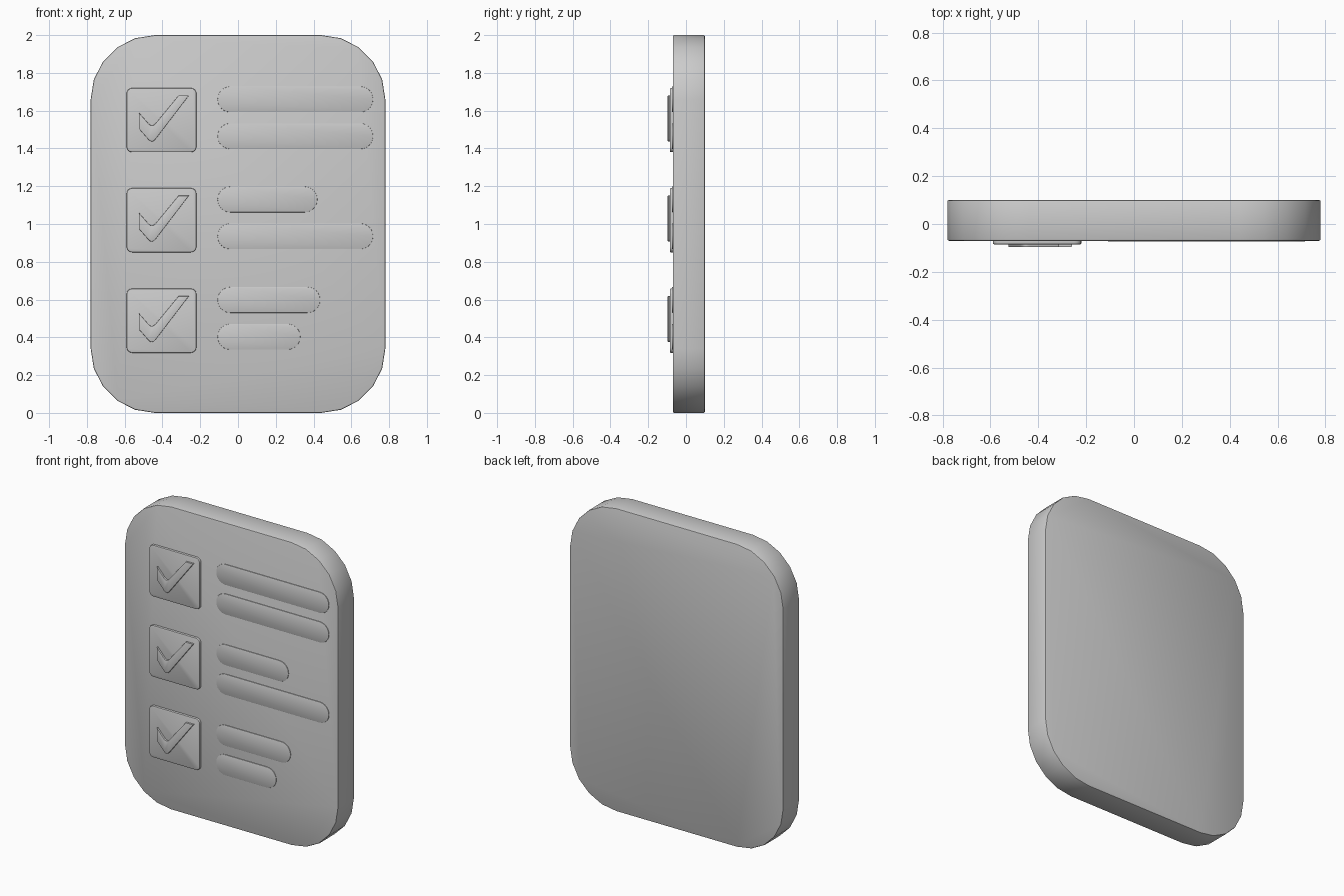
import bpy, bmesh
from math import sin, cos, pi, radians
from mathutils import Vector

cube = bpy.data.objects.get("Cube")
if cube:
    bpy.data.objects.remove(cube, do_unlink=True)

grey = bpy.data.materials.new("light grey")
grey.use_nodes = True
colour = (0.6, 0.6, 0.6, 1)
grey.diffuse_color = colour
grey.node_tree.nodes["Principled BSDF"].inputs["Base Color"].default_value = colour


def rounded(x0, x1, z0, z1, r, steps):
    """Outline of a rounded rectangle in the xz plane."""
    points = []
    corners = [(x1 - r, z1 - r), (x0 + r, z1 - r), (x0 + r, z0 + r), (x1 - r, z0 + r)]
    for quarter, (cx, cz) in enumerate(corners):
        for i in range(steps + 1):
            a = (quarter + i / steps) * pi / 2
            points.append((cx + r * cos(a), cz + r * sin(a)))
    return points


def fillet(points, radii, steps=4):
    """Soften the corners of an outline with short curves."""
    out = []
    for i, (p, r) in enumerate(zip(points, radii)):
        p = Vector(p)
        if not r:
            out.append(p)
            continue
        a = p + (Vector(points[i - 1]) - p).normalized() * r
        b = p + (Vector(points[(i + 1) % len(points)]) - p).normalized() * r
        for k in range(steps + 1):
            t = k / steps
            out.append(a * (1 - t) ** 2 + p * 2 * t * (1 - t) + b * t * t)
    return out


def slab(name, outline, front, back, bevel):
    """Extrude an outline from its front to its back and soften the rims."""
    bm = bmesh.new()
    face = bm.faces.new([bm.verts.new((x, front, z)) for x, z in outline])
    new = bmesh.ops.extrude_face_region(bm, geom=[face])["geom"]
    verts = [v for v in new if isinstance(v, bmesh.types.BMVert)]
    bmesh.ops.translate(bm, verts=verts, vec=(0, back - front, 0))
    bmesh.ops.remove_doubles(bm, verts=bm.verts, dist=0.0001)
    bmesh.ops.recalc_face_normals(bm, faces=bm.faces)
    rims = [e for e in bm.edges if abs(e.verts[0].co.y - e.verts[1].co.y) < 0.0001]
    bmesh.ops.bevel(bm, geom=rims, offset=bevel, segments=2, profile=0.5, affect="EDGES")
    mesh = bpy.data.meshes.new(name)
    bm.to_mesh(mesh)
    bm.free()
    mesh.materials.append(grey)
    obj = bpy.data.objects.new(name, mesh)
    bpy.context.collection.objects.link(obj)
    bpy.ops.object.select_all(action="DESELECT")
    obj.select_set(True)
    bpy.context.view_layer.objects.active = obj
    bpy.ops.object.shade_smooth_by_angle(angle=radians(35))


# Board with large rounded corners
slab("board", rounded(-0.78, 0.78, 0, 2, 0.34, 5), -0.07, 0.1, 0.007)

# Tick outline, relative to the middle of its row
tick = fillet([(-0.525, -0.045), (-0.455, -0.125), (-0.26, 0.13), (-0.315, 0.13),
               (-0.455, -0.04), (-0.525, 0.04)], [0, 0.03, 0, 0, 0.03, 0])

# Rows: middle height, then the right ends of the upper and lower text bar
rows = {"top": (1.55, 0.715, 0.715),
        "middle": (1.02, 0.42, 0.715),
        "bottom": (0.488, 0.435, 0.33)}
for row, (z, upper_end, lower_end) in rows.items():
    slab(row + "_checkbox", rounded(-0.59, -0.22, z - 0.17, z + 0.17, 0.03, 4),
         -0.085, -0.06, 0.005)
    slab(row + "_tick", [(x, z + dz) for x, dz in tick], -0.097, -0.08, 0.003)
    for part, end, dz in (("upper", upper_end, 0.11), ("lower", lower_end, -0.085)):
        slab(f"{row}_{part}_bar",
             rounded(-0.108, end, z + dz - 0.068, z + dz + 0.068, 0.067, 6),
             -0.074, -0.06, 0.002)
